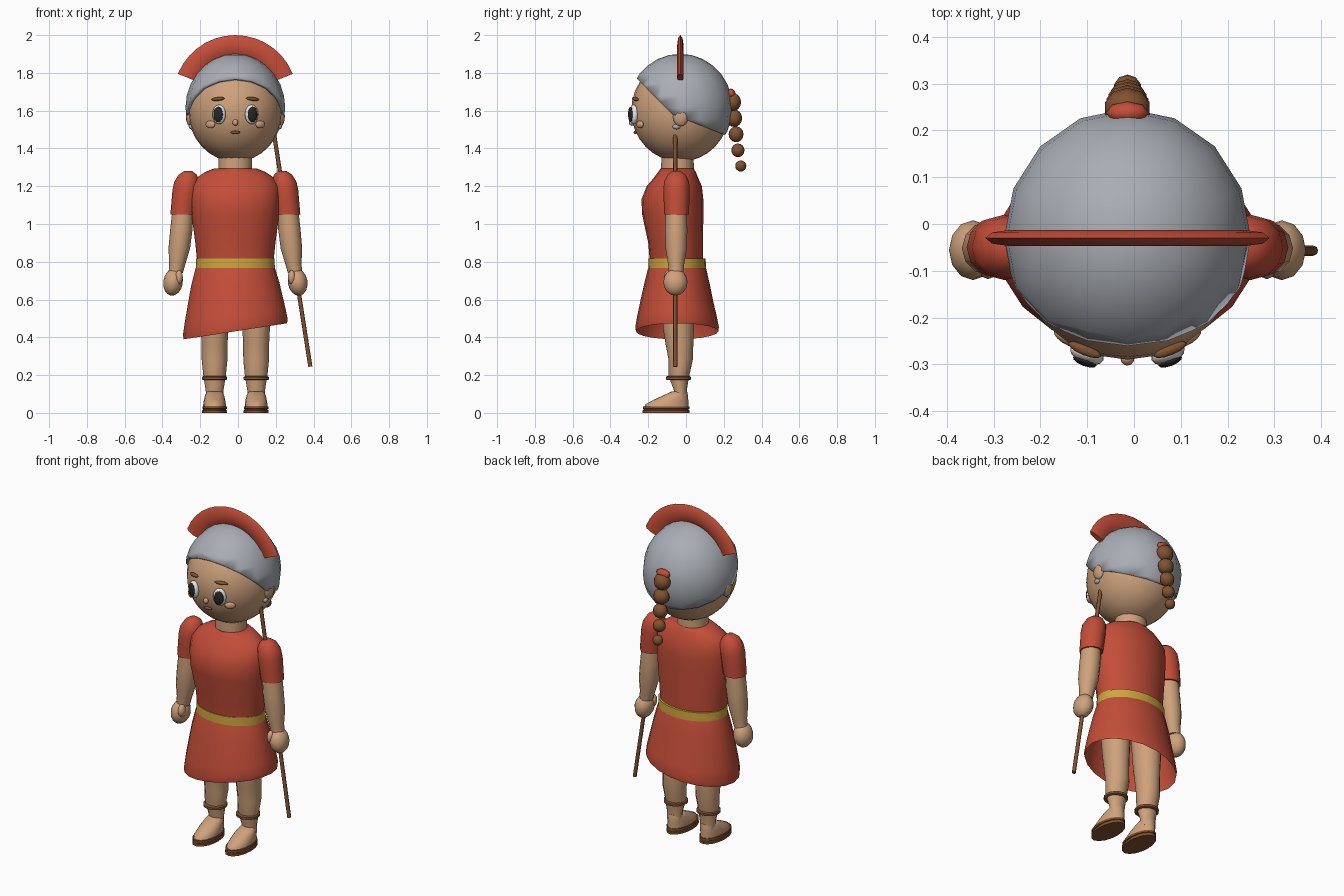
import bpy, bmesh, math
from mathutils import Vector

if "Cube" in bpy.data.objects:
    bpy.data.objects.remove(bpy.data.objects["Cube"])

XC = -0.014  # mirror plane of the figure


def mat(name, r, g, b):
    m = bpy.data.materials.new(name)
    m.diffuse_color = (r, g, b, 1)
    m.use_nodes = True
    m.node_tree.nodes["Principled BSDF"].inputs["Base Color"].default_value = m.diffuse_color
    return m


SKIN = mat("skin", 0.62, 0.36, 0.20)
RED = mat("red cloth", 0.55, 0.075, 0.04)
STEEL = mat("steel", 0.40, 0.42, 0.46)
BROWN = mat("brown leather", 0.22, 0.085, 0.03)
GOLD = mat("gold", 0.62, 0.38, 0.05)
WHITE = mat("white", 0.80, 0.80, 0.78)
BLACK = mat("black", 0.02, 0.02, 0.022)


def finish(name, bm, material, angle=50):
    bmesh.ops.recalc_face_normals(bm, faces=bm.faces)
    me = bpy.data.meshes.new(name)
    bm.to_mesh(me)
    bm.free()
    ob = bpy.data.objects.new(name, me)
    bpy.context.collection.objects.link(ob)
    me.materials.append(material)
    bpy.ops.object.select_all(action='DESELECT')
    ob.select_set(True)
    bpy.context.view_layer.objects.active = ob
    bpy.ops.object.shade_smooth_by_angle(angle=math.radians(angle))
    return ob


def loft(name, rings, material, seg=16, caps=True, tilt=None):
    """Skin elliptical rings given as (cx, cy, z, rx, ry)."""
    bm = bmesh.new()
    loops = []
    for i, (cx, cy, z, rx, ry) in enumerate(rings):
        loop = []
        for k in range(seg):
            a = 2 * math.pi * k / seg
            x = cx + rx * math.cos(a)
            dz = tilt[i] * (x - XC) if tilt else 0
            loop.append(bm.verts.new((x, cy + ry * math.sin(a), z + dz)))
        loops.append(loop)
    for a, b in zip(loops, loops[1:]):
        for k in range(seg):
            n = (k + 1) % seg
            bm.faces.new((a[k], a[n], b[n], b[k]))
    if caps:
        bm.faces.new(loops[0])
        bm.faces.new(loops[-1])
    return finish(name, bm, material)


def ball(name, loc, radii, material, seg=12, rings=8, rz=0.0, ry=0.0):
    bm = bmesh.new()
    bmesh.ops.create_uvsphere(bm, u_segments=seg, v_segments=rings, radius=1)
    bmesh.ops.scale(bm, vec=radii, verts=bm.verts)
    ob = finish(name, bm, material, 80)
    ob.location = loc
    ob.rotation_euler = (0, ry, rz)
    return ob


# head
HC, HR = Vector((XC, -0.03, 1.60)), (0.25, 0.26, 0.27)
ball("head", HC, HR, SKIN, 24, 16)


def on_face(name, dx, z, radii, material, out=0.0, ry=0.0):
    """Place an ellipsoid on the front of the head, turned to its surface."""
    dy = -HR[1] * math.sqrt(1 - (dx / HR[0]) ** 2 - ((z - HC.z) / HR[2]) ** 2)
    n = Vector((dx / HR[0] ** 2, dy / HR[1] ** 2, 0)).normalized()
    p = Vector((HC.x + dx, HC.y + dy, z)) + n * out
    return ball(name, p, radii, material, rz=math.atan2(n.x, -n.y), ry=ry)


for s, side in ((-1, "left"), (1, "right")):
    on_face(side + "_eye", s * 0.085, 1.58, (0.038, 0.022, 0.052), WHITE, 0.004)
    on_face(side + "_pupil", s * 0.084, 1.58, (0.027, 0.010, 0.041), BLACK, 0.021)
    on_face(side + "_eyebrow", s * 0.09, 1.662, (0.038, 0.012, 0.010), BROWN, 0.004, s * 0.1)
    on_face(side + "_cheek", s * 0.13, 1.527, (0.030, 0.012, 0.020), SKIN, 0.004)
    ball(side + "_ear", (XC + s * 0.24, -0.028, 1.57), (0.022, 0.042, 0.053), SKIN)
    ball(side + "_earring", (XC + s * 0.233, -0.05, 1.515), (0.014, 0.022, 0.014), STEEL, 8, 6)
on_face("nose", 0, 1.537, (0.015, 0.016, 0.017), SKIN, 0.004)
on_face("mouth", 0, 1.485, (0.026, 0.010, 0.009), BROWN, 0.002)

# helmet: sphere trimmed along the brow and along the nape
bm = bmesh.new()
bmesh.ops.create_uvsphere(bm, u_segments=16, v_segments=14, radius=1)
bmesh.ops.scale(bm, vec=(0.264, 0.277, 0.285), verts=bm.verts)
bmesh.ops.translate(bm, vec=(XC, -0.03, 1.616), verts=bm.verts)
for co, no in (((0, -0.07, 1.58), (0, 1, 1)), ((0, -0.07, 1.58), (0, 0.393, 1))):
    bmesh.ops.bisect_plane(bm, geom=bm.verts[:] + bm.edges[:] + bm.faces[:],
                           plane_co=co, plane_no=no, clear_inner=True)
helmet = finish("helmet", bm, STEEL)
sol = helmet.modifiers.new("thickness", 'SOLIDIFY')
sol.thickness = 0.016
sol.offset = -1

# crest: flat oval section swept along an arc over the helmet
bm = bmesh.new()
loops = []
for i in range(15):
    t = math.radians(-68 + 136 * i / 14)
    loop = []
    for k in range(8):
        a = 2 * math.pi * k / 8
        r = 0.273 + 0.055 * math.cos(a)
        loop.append(bm.verts.new((XC + r * math.sin(t), -0.03 + 0.017 * math.sin(a),
                                  1.672 + r * math.cos(t))))
    loops.append(loop)
for a, b in zip(loops, loops[1:]):
    for k in range(8):
        bm.faces.new((a[k], a[(k + 1) % 8], b[(k + 1) % 8], b[k]))
bm.faces.new(loops[0])
bm.faces.new(loops[-1])
finish("helmet_crest", bm, RED)

# braid and its tie
ball("braid_tie", (XC, 0.238, 1.69), (0.046, 0.024, 0.027), RED, 8, 6)
for i, (y, z, r) in enumerate(((0.247, 1.645, 0.050), (0.255, 1.56, 0.047), (0.265, 1.475, 0.043),
                               (0.275, 1.39, 0.037), (0.290, 1.307, 0.030))):
    ball("braid_bead_%d" % (i + 1), (XC, y, z), (r, 0.75 * r + 0.007, r * 0.98), BROWN, 10, 8)

# neck and tunic
loft("neck", [(XC, -0.045, 1.25, 0.09, 0.087), (XC, -0.045, 1.40, 0.088, 0.085)], SKIN)
loft("tunic_body", [(XC, cy, z, rx, ry) for z, rx, cy, ry in (
    (0.78, 0.200, -0.050, 0.140), (0.90, 0.212, -0.055, 0.145), (1.05, 0.232, -0.070, 0.162),
    (1.13, 0.237, -0.072, 0.164), (1.20, 0.232, -0.062, 0.146), (1.245, 0.205, -0.053, 0.117),
    (1.275, 0.160, -0.048, 0.100), (1.293, 0.115, -0.047, 0.088))], RED, 20)
loft("belt", [(XC, -0.047, 0.73, 0.211, 0.154), (XC, -0.047, 0.817, 0.207, 0.151)], GOLD, 20)
loft("tunic_skirt", [(XC, cy, z, rx, ry) for z, rx, cy, ry in (
    (0.815, 0.190, -0.047, 0.134), (0.76, 0.212, -0.047, 0.155), (0.68, 0.234, -0.048, 0.174),
    (0.60, 0.250, -0.049, 0.191), (0.51, 0.268, -0.048, 0.211), (0.455, 0.277, -0.047, 0.221),
    (0.432, 0.274, -0.047, 0.218))], RED, 20, caps=False,
    tilt=(0, 0, 0.03, 0.07, 0.12, 0.15, 0.155))

for s, side in ((-1, "left"), (1, "right")):
    # arm
    loft(side + "_sleeve", [(XC + s * o, -0.05, z, r, r) for o, z, r in (
        (0.250, 1.280, 0.022), (0.252, 1.262, 0.047), (0.257, 1.225, 0.066),
        (0.263, 1.18, 0.070), (0.270, 1.12, 0.068), (0.279, 1.05, 0.065))], RED, 12)
    loft(side + "_arm", [(XC + s * o, -0.052, z, r, r) for o, z, r in (
        (0.277, 1.08, 0.056), (0.286, 0.97, 0.059), (0.297, 0.87, 0.057),
        (0.307, 0.79, 0.043), (0.316, 0.74, 0.038))], SKIN, 12)
    ball(side + "_hand", (XC + s * 0.33, -0.056, 0.692), (0.052, 0.064, 0.072), SKIN, ry=-s * 0.15)
    ball(side + "_thumb", (XC + s * 0.298, -0.092, 0.718), (0.021, 0.026, 0.038), SKIN, 10, 6)
    # leg
    cx = XC + s * 0.11
    loft(side + "_leg", [(cx, cy, z, rx, ry) for z, rx, cy, ry in (
        (0.62, 0.085, -0.042, 0.090), (0.45, 0.073, -0.040, 0.082), (0.37, 0.069, -0.035, 0.074),
        (0.28, 0.068, -0.028, 0.064), (0.20, 0.060, -0.038, 0.056), (0.12, 0.047, -0.030, 0.034),
        (0.07, 0.045, -0.030, 0.034))], SKIN, 12)
    loft(side + "_anklet", [(cx, -0.040, z, r, r) for z, r in (
        (0.173, 0.060), (0.177, 0.067), (0.190, 0.067), (0.194, 0.060))], BROWN)
    # foot and sandal
    loft(side + "_foot", [(cx, (a + b) / 2, z, rx, (b - a) / 2) for z, a, b, rx in (
        (0.025, -0.222, 0.013, 0.060), (0.045, -0.215, 0.013, 0.060), (0.070, -0.170, 0.012, 0.056),
        (0.095, -0.115, 0.010, 0.050), (0.112, -0.078, 0.006, 0.040))], SKIN)
    loft(side + "_sandal_sole", [(cx, -0.105, z, r, 0.058 + r) for z, r in (
        (0, 0.066), (0.013, 0.066), (0.016, 0.061), (0.020, 0.061), (0.022, 0.065), (0.034, 0.065))], BROWN)

# spear shaft held in the right hand
lo, hi = Vector((0.383, -0.057, 0.245)), Vector((0.184, -0.057, 1.52))
bm = bmesh.new()
bmesh.ops.create_cone(bm, cap_ends=True, segments=8, radius1=0.011, radius2=0.011,
                      depth=(hi - lo).length)
shaft = finish("spear_shaft", bm, BROWN)
shaft.location = (lo + hi) / 2
shaft.rotation_euler = (hi - lo).to_track_quat('Z', 'Y').to_euler()
